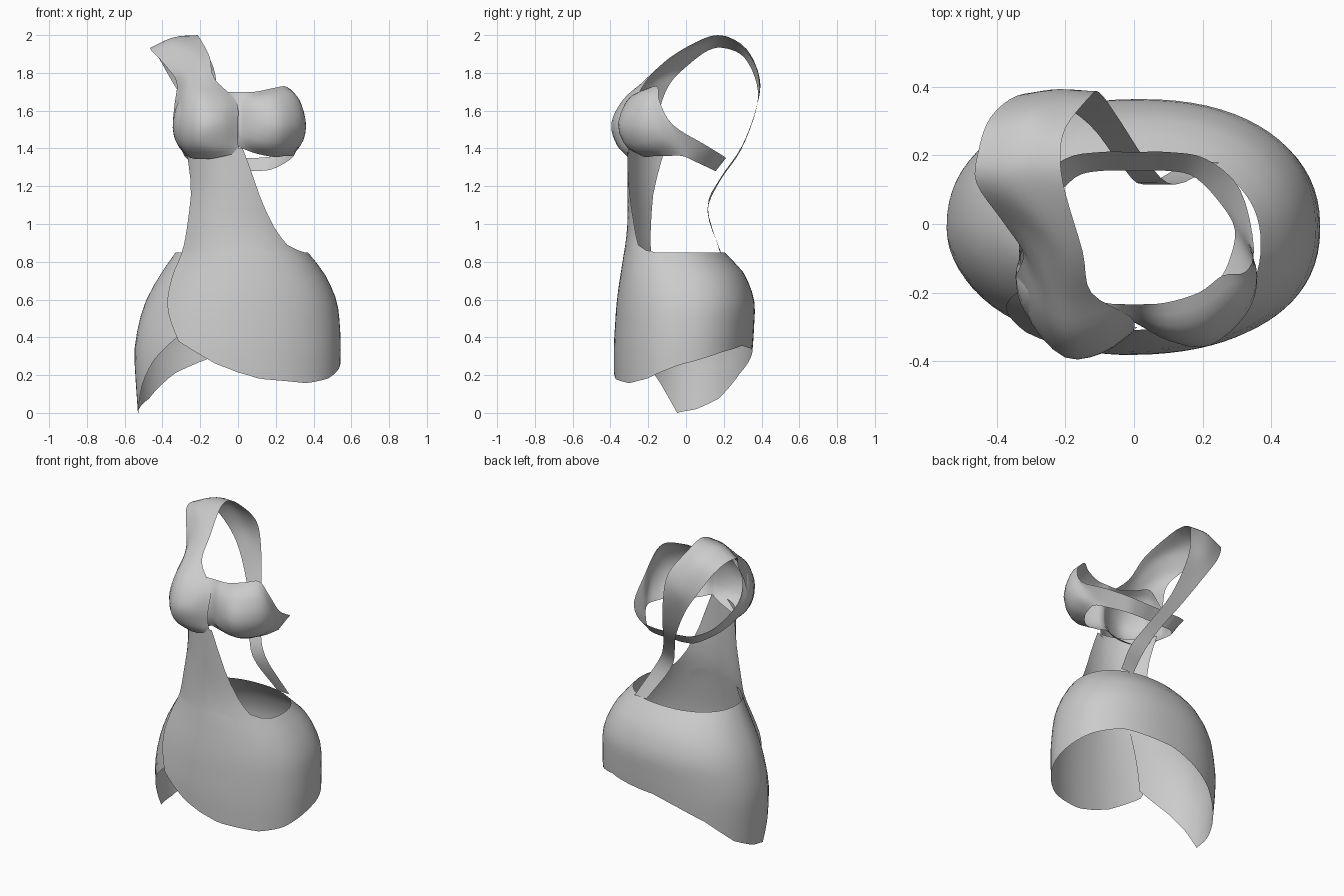
import bpy, bmesh, math
from mathutils import Vector


def interp(table, t):
    """Piecewise linear lookup: rows of (key, value...)."""
    if t <= table[0][0]:
        return table[0][1:]
    for a, b in zip(table, table[1:]):
        if t <= b[0]:
            f = (t - a[0]) / (b[0] - a[0])
            return tuple(p + (q - p) * f for p, q in zip(a[1:], b[1:]))
    return table[-1][1:]


def resample(pts, n):
    """Catmull-Rom curve through pts, n + 1 samples."""
    pts = [Vector(p) for p in pts]
    ext = [2 * pts[0] - pts[1]] + pts + [2 * pts[-1] - pts[-2]]
    out = []
    for i in range(n + 1):
        t = i / n * (len(pts) - 1)
        k = min(int(t), len(pts) - 2)
        f = t - k
        a, b, c, d = ext[k:k + 4]
        out.append(0.5 * (2 * b + (c - a) * f + (2 * a - 5 * b + 4 * c - d) * f ** 2
                          + (3 * b - a - 3 * c + d) * f ** 3))
    return out


def add_grid(bm, rows):
    vs = [[bm.verts.new(p) for p in r] for r in rows]
    for a, b in zip(vs, vs[1:]):
        for i in range(len(a) - 1):
            bm.faces.new((a[i], a[i + 1], b[i + 1], b[i]))


def loft(rows, across, along):
    rows = [resample(r, across) for r in rows]
    cols = [resample(c, along) for c in zip(*rows)]
    return list(zip(*cols))


def make(name, grids):
    bm = bmesh.new()
    for g in grids:
        add_grid(bm, g)
    bmesh.ops.remove_doubles(bm, verts=bm.verts, dist=0.0005)
    bmesh.ops.recalc_face_normals(bm, faces=bm.faces)
    for f in bm.faces:
        f.smooth = True
    me = bpy.data.meshes.new(name)
    bm.to_mesh(me)
    bm.free()
    ob = bpy.data.objects.new(name, me)
    bpy.context.collection.objects.link(ob)
    return ob


# Body section by height: z, left x, right x, front y, back y
SECTION = [(0.0, -.53, .53, -.37, .33), (.3, -.548, .543, -.375, .35), (.45, -.53, .54, -.37, .36),
           (.6, -.485, .52, -.36, .36), (.75, -.40, .45, -.34, .30), (.85, -.33, .37, -.325, .205),
           (1.0, -.29, .30, -.31, .14), (1.2, -.26, .28, -.31, .15), (1.4, -.27, .28, -.31, .2)]
SECTION = [tuple(v) for v in resample(SECTION, 64)]
# Hem height by angle (0 = right, -90 = front)
HEM = [(-125, .38), (-103, .26), (-80, .18), (-50, .157), (-30, .18), (0, .26), (30, .32), (55, .355),
       (90, .33), (106, .28), (125, .21), (150, .075), (170, .02), (185, 0), (200, .15), (215, .28), (235, .42)]
# Front panel side edges: z, left angle, right angle
EDGES = [(.38, -125, -20), (.55, -137, -20), (.85, -151, -20), (.862, -152, -33), (.89, -152, -45),
         (.98, -153, -54), (1.15, -156, -70), (1.29, -162, -80), (1.4, -167, -87)]


def body(deg, z, grow=1.0):
    xl, xr, yf, yb = interp(SECTION, z)
    c, s = math.cos(math.radians(deg)), math.sin(math.radians(deg))
    p = 2 / (1.9 if c < 0 and s < 0 else 2.25)   # flatter front left quarter
    return ((xl + xr) / 2 + grow * (xr - xl) / 2 * math.copysign(abs(c) ** p, c),
            (yf + yb) / 2 + grow * (yb - yf) / 2 * math.copysign(abs(s) ** p, s), z)


# Wrap skirt around right, back and left, up to the hidden slit edge
N = 10
wrap = []
for j in range(N + 1):
    row = []
    for d in range(-20, 236, 5):
        h = interp(HEM, d)[0]
        row.append(body(d, h + (.85 - h) * j / N))
    wrap.append(row)

# Front panel, rising from the hem to the bust and lapping over the slit
panel = []
levels = [(0, j / N) for j in range(N + 1)] + [(1, f) for f in (.02, .07, .15, .25, .4, .55, .7, .85, 1)]
for part, f in levels:
    row = []
    for i in range(25):
        u = i / 24
        h = interp(HEM, -125 + 105 * u)[0]
        z = .85 + .55 * f if part else h + (.85 - h) * f
        tl, tr = interp(EDGES, z)
        row.append(body(tl + (tr - tl) * u, z, 1 + .04 * max(0, 1 - 1.5 * u)))
    panel.append(row)
make("wrap_skirt", [wrap, panel])

# Bust cup and tapering back band, stations from chest centre to back centre
cup = [
    [(0, -.235, 1.70), (0, -.27, 1.62), (0, -.285, 1.54), (0, -.285, 1.47), (0, -.27, 1.41)],
    [(.09, -.23, 1.70), (.10, -.31, 1.65), (.10, -.34, 1.54), (.10, -.32, 1.43), (.09, -.25, 1.375)],
    [(.19, -.20, 1.72), (.21, -.29, 1.67), (.22, -.355, 1.53), (.21, -.31, 1.41), (.19, -.22, 1.355)],
    [(.26, -.15, 1.725), (.31, -.21, 1.67), (.33, -.26, 1.53), (.305, -.22, 1.41), (.25, -.16, 1.36)],
    [(.325, -.14, 1.65), (.35, -.15, 1.58), (.36, -.15, 1.51), (.34, -.13, 1.43), (.28, -.10, 1.36)],
    [(.35, -.07, 1.525), (.325, -.04, 1.44), (.295, -.02, 1.36)],
    [(.31, .10, 1.42), (.26, .05, 1.33)],
    [(.21, .19, 1.365), (.18, .135, 1.29)],
    [(.10, .21, 1.35), (.10, .155, 1.28)],
    [(0, .21, 1.35), (0, .155, 1.28)]]
right = loft(cup, 10, 36)
left = [[(-.96 * p.x, p.y, p.z) for p in r] for r in right]
make("bust_band", [right, left])

# Outer left cup, rows from below the bust upward
cover = [
    [(-.27, -.12, 1.36), (-.23, -.23, 1.345), (-.15, -.29, 1.345), (-.07, -.31, 1.36), (.01, -.30, 1.38)],
    [(-.325, -.13, 1.43), (-.285, -.27, 1.42), (-.20, -.36, 1.42), (-.09, -.355, 1.42), (0, -.31, 1.43)],
    [(-.345, -.15, 1.52), (-.30, -.29, 1.53), (-.20, -.39, 1.53), (-.09, -.375, 1.54), (0, -.31, 1.53)],
    [(-.335, -.13, 1.64), (-.285, -.26, 1.65), (-.20, -.33, 1.66), (-.09, -.31, 1.66), (-.01, -.27, 1.65)],
    [(-.325, -.08, 1.75), (-.27, -.18, 1.755), (-.22, -.21, 1.76), (-.17, -.215, 1.765), (-.125, -.20, 1.77)]]
# Shoulder strap, over the shoulder and down the back to the waist
strap = [
    [(-.385, .01, 1.84), (-.24, -.065, 1.88), (-.15, -.08, 1.885)],
    [(-.46, .12, 1.92), (-.34, .10, 1.97), (-.20, .09, 1.98)],
    [(-.455, .21, 1.93), (-.33, .21, 1.985), (-.215, .19, 1.998)],
    [(-.42, .31, 1.88), (-.30, .325, 1.92), (-.20, .28, 1.955)],
    [(-.34, .375, 1.74), (-.23, .39, 1.77), (-.13, .37, 1.83)],
    [(-.25, .37, 1.60), (-.10, .383, 1.66)],
    [(-.13, .29, 1.39), (-.04, .30, 1.42)],
    [(-.04, .175, 1.22), (.04, .18, 1.24)],
    [(.03, .115, 1.06), (.12, .115, 1.09)],
    [(.16, .185, .85), (.25, .18, .85)]]
make("shoulder_strap", [loft(cover + strap, 12, 56)])
